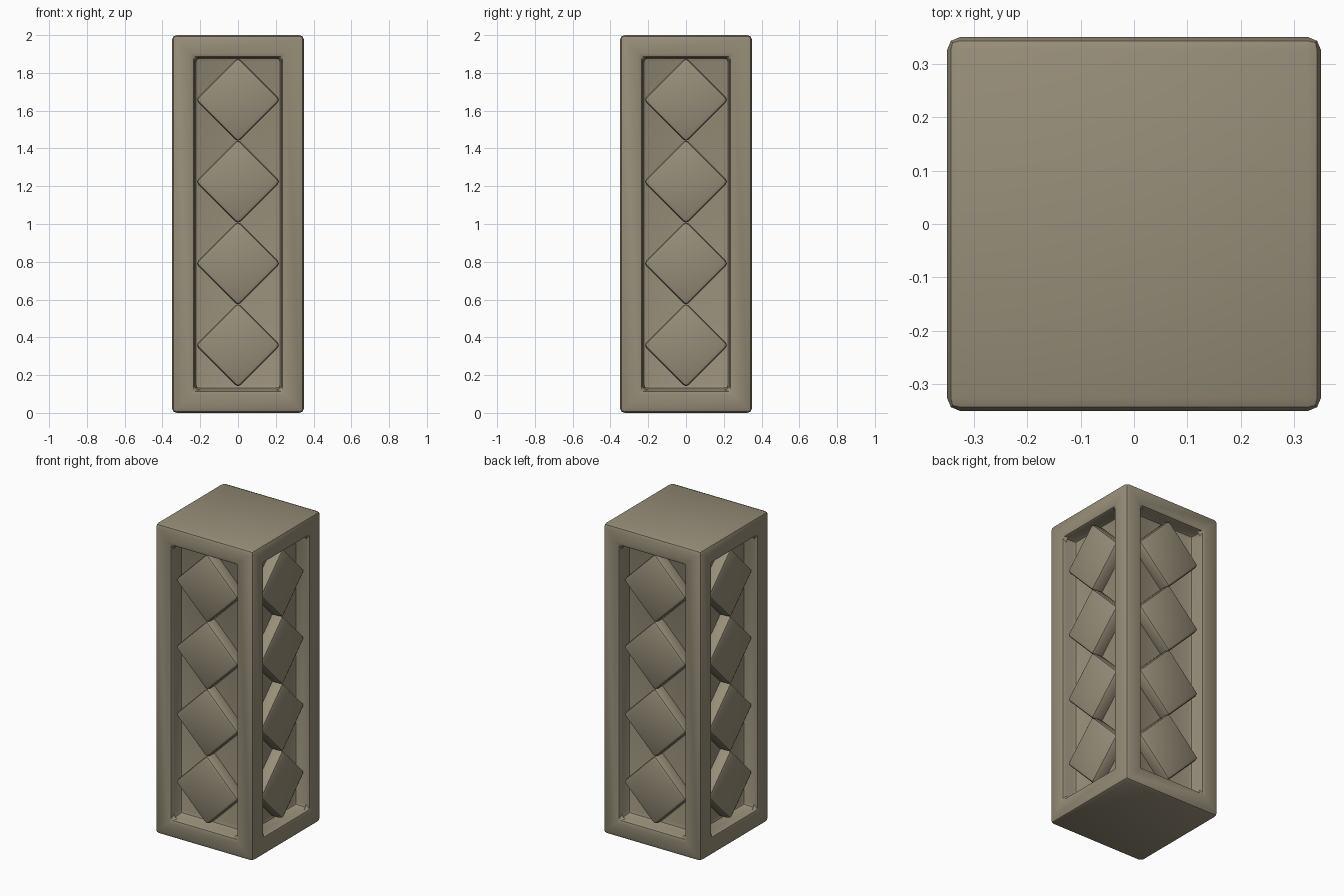
import bpy, bmesh, math
from mathutils import Matrix, Vector

old = bpy.data.objects.get("Cube")
if old:
    bpy.data.objects.remove(old, do_unlink=True)

HALF, HEIGHT = 0.35, 2.0
OPEN, DEPTH = 0.229, 0.1           # half width and depth of each recess
FACE, PITCH, MID = 0.323, 0.433, 1.008
SIDE = 0.318                       # edge length of a diamond

stone = bpy.data.materials.new("warm grey stone")
stone.use_nodes = True
colour = (0.31, 0.27, 0.19, 1)
stone.diffuse_color = colour
stone.node_tree.nodes["Principled BSDF"].inputs["Base Color"].default_value = colour


def finish(bm, name, width):
    """Turn a bmesh into an object with rounded edges."""
    bmesh.ops.recalc_face_normals(bm, faces=bm.faces)
    mesh = bpy.data.meshes.new(name)
    bm.to_mesh(mesh)
    bm.free()
    mesh.materials.append(stone)
    ob = bpy.data.objects.new(name, mesh)
    bpy.context.collection.objects.link(ob)
    bpy.ops.object.select_all(action='DESELECT')
    ob.select_set(True)
    bpy.context.view_layer.objects.active = ob
    bevel = ob.modifiers.new("rounded edges", 'BEVEL')
    bevel.width, bevel.segments = width, 2
    bevel.limit_method = 'ANGLE'
    bpy.ops.object.modifier_apply(modifier=bevel.name)
    bpy.ops.object.shade_smooth_by_angle(angle=math.radians(30))
    return ob


# Pillar with a recessed panel on each side
bm = bmesh.new()
bmesh.ops.create_cube(bm, size=1, matrix=Matrix.Translation((0, 0, HEIGHT / 2))
                      @ Matrix.Diagonal((2 * HALF, 2 * HALF, HEIGHT, 1)))
bm.normal_update()
sides = [f for f in bm.faces if abs(f.normal.z) < 0.5]
for face in sides:
    normal = face.normal.copy()
    bmesh.ops.inset_individual(bm, faces=[face], thickness=HALF - OPEN, use_even_offset=True)
    panel = bmesh.ops.extrude_discrete_faces(bm, faces=[face])["faces"][0]
    for v in panel.verts:
        v.co -= normal * DEPTH
        v.co.z += 0.005
finish(bm, "pillar", 0.025)

# Column of four raised diamonds on each side
back = HALF - DEPTH - 0.03
for turn, label in enumerate(("front", "left", "back", "right")):
    spin = Matrix.Rotation(turn * math.pi / 2, 4, 'Z')
    for i in range(4):
        bm = bmesh.new()
        place = Matrix.Translation((0, -(FACE + back) / 2, MID + (i - 1.5) * PITCH))
        bmesh.ops.create_cube(bm, size=1, matrix=spin @ place
                              @ Matrix.Rotation(math.pi / 4, 4, 'Y')
                              @ Matrix.Diagonal((SIDE, FACE - back, SIDE, 1)))
        finish(bm, f"{label}_diamond_{i + 1}", 0.02)
